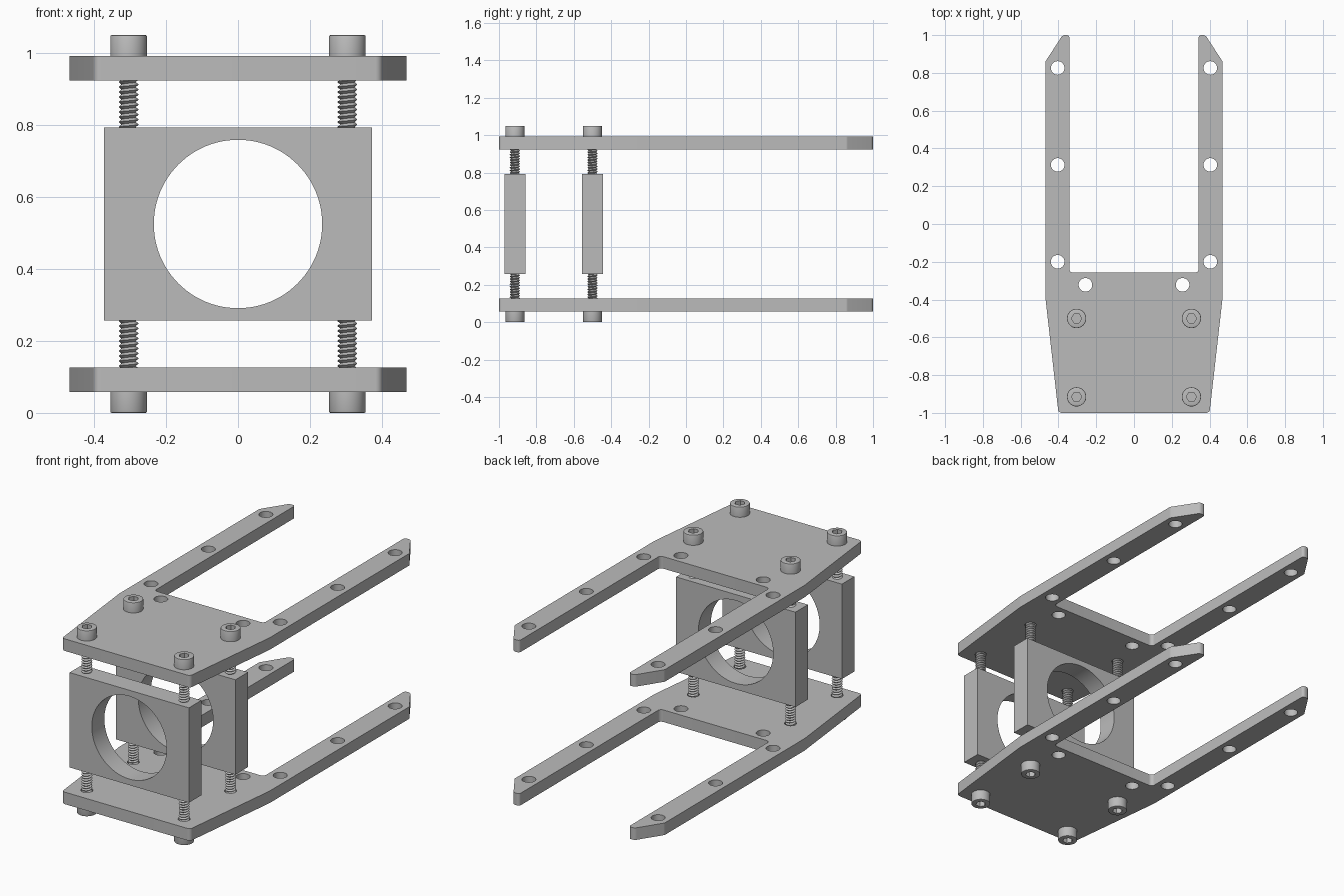
import bpy, bmesh
from math import sin, cos, pi
from mathutils import Matrix, Vector

cube = bpy.data.objects.get("Cube")
if cube:
    bpy.data.objects.remove(cube)

grey = bpy.data.materials.new("light grey metal")
grey.use_nodes = True
colour = (0.5, 0.5, 0.5, 1)
grey.diffuse_color = colour
grey.node_tree.nodes["Principled BSDF"].inputs["Base Color"].default_value = colour

MID = 0.525                      # height of the symmetry plane
PLATE_IN, PLATE_OUT = 0.399, 0.467   # plate faces, measured from MID
SCREW_X, SCREW_Y = 0.304, (-0.915, -0.5)


def circle(x, y, r, n=40):
    return [(x + r * cos(2 * pi * i / n), y + r * sin(2 * pi * i / n)) for i in range(n)]


def rounded(corners, steps=6):
    """Polygon with each (x, y, radius) corner replaced by a fillet."""
    out = []
    for i, (x, y, r) in enumerate(corners):
        p = Vector((x, y))
        if r == 0:
            out.append((x, y))
            continue
        a = (Vector(corners[i - 1][:2]) - p).normalized()
        b = (Vector(corners[(i + 1) % len(corners)][:2]) - p).normalized()
        half = a.angle(b) / 2
        centre = p + (a + b).normalized() * (r / sin(half))
        tangent = r * cos(half) / sin(half)
        start, end = p + a * tangent - centre, p + b * tangent - centre
        for s in range(steps + 1):
            d = start.lerp(end, s / steps).normalized() * r
            out.append(tuple(centre + d))
    return out


def slab(bm, loops, z0, z1):
    """Fill the first loop, leave the others as holes, and extrude upward."""
    edges = []
    for loop in loops:
        vs = [bm.verts.new((x, y, z0)) for x, y in loop]
        edges += [bm.edges.new((vs[i - 1], vs[i])) for i in range(len(vs))]
    fill = bmesh.ops.triangle_fill(bm, edges=edges, use_beauty=True, normal=(0, 0, 1))
    faces = [g for g in fill["geom"] if isinstance(g, bmesh.types.BMFace)]
    top = bmesh.ops.extrude_face_region(bm, geom=faces, use_keep_orig=True)["geom"]
    verts = [g for g in top if isinstance(g, bmesh.types.BMVert)]
    bmesh.ops.translate(bm, verts=verts, vec=(0, 0, z1 - z0))


def finish(bm, name):
    bmesh.ops.recalc_face_normals(bm, faces=bm.faces[:])
    mesh = bpy.data.meshes.new(name)
    bm.to_mesh(mesh)
    bm.free()
    mesh.materials.append(grey)
    ob = bpy.data.objects.new(name, mesh)
    bpy.context.collection.objects.link(ob)
    bpy.ops.object.select_all(action="DESELECT")
    ob.select_set(True)
    bpy.context.view_layer.objects.active = ob
    bpy.ops.object.shade_smooth_by_angle(angle=pi / 6)
    return ob


# Forked plates
half_outline = [(0.4, -1, 0.02), (0.469, -0.39, 0.1), (0.469, 0.86, 0.02),
                (0.378, 1, 0.025), (0.342, 1, 0.015), (0.342, -0.258, 0.02)]
outline = rounded(half_outline + [(-x, y, r) for x, y, r in reversed(half_outline)])
holes = []
for side in (-1, 1):
    for x, y in ((0.404, 0.826), (0.404, 0.313), (0.404, -0.2), (0.257, -0.322)):
        holes.append(circle(side * x, y, 0.036))
    holes += [circle(side * SCREW_X, y, 0.031) for y in SCREW_Y]
for name, z0, z1 in (("lower_plate", MID - PLATE_OUT, MID - PLATE_IN),
                     ("upper_plate", MID + PLATE_IN, MID + PLATE_OUT)):
    bm = bmesh.new()
    slab(bm, [outline] + holes, z0, z1)
    finish(bm, name)

# Upright ring blocks
w, h = 0.373, 0.268
for name, y in zip(("front_block", "rear_block"), SCREW_Y):
    bm = bmesh.new()
    slab(bm, [[(-w, -h), (w, -h), (w, h), (-w, h)], circle(0, 0, 0.234, 96)], -0.056, 0.056)
    bm.transform(Matrix.Translation((0, y, MID)) @ Matrix.Rotation(pi / 2, 4, "X"))
    finish(bm, name)


def socket_screw(name):
    """Cap screw with its head seated on z = 0 and its thread hanging down."""
    bm = bmesh.new()
    head, r = 0.058, 0.051
    slab(bm, [circle(0, 0, r), circle(0, 0, 0.027, 6)], 0, head)
    rim = [e for e in bm.edges
           if all(v.co.z > head - 0.001 and v.co.xy.length > r - 0.001 for v in e.verts)]
    bmesh.ops.bevel(bm, geom=rim, offset=0.004, segments=2, profile=0.5, affect="EDGES")
    slab(bm, [circle(0, 0, 0.035)], 0.002, 0.027)   # socket floor
    # helical thread
    n, pitch, turns = 20, 0.0139, 22
    crest, root = [], []
    for k in range(n * turns + 1):
        a, z = 2 * pi * k / n, 0.018 - pitch * k / n
        crest.append(bm.verts.new((0.028 * cos(a), -0.028 * sin(a), z)))
        root.append(bm.verts.new((0.02 * cos(a), -0.02 * sin(a), z - pitch / 2)))
    for k in range(n * turns):
        bm.faces.new((crest[k], crest[k + 1], root[k + 1], root[k]))
        if k + n + 1 < len(crest):
            bm.faces.new((root[k], root[k + 1], crest[k + n + 1], crest[k + n]))
    return finish(bm, name)


# Screws above and below
for level, z, turn in (("upper", MID + PLATE_OUT, 0), ("lower", MID - PLATE_OUT, pi)):
    for row, y in zip(("front", "rear"), SCREW_Y):
        for side, x in (("left", SCREW_X), ("right", -SCREW_X)):
            screw = socket_screw(f"{level}_{row}_{side}_screw")
            screw.location = (x, y, z)
            screw.rotation_euler = (turn, 0, 0)
